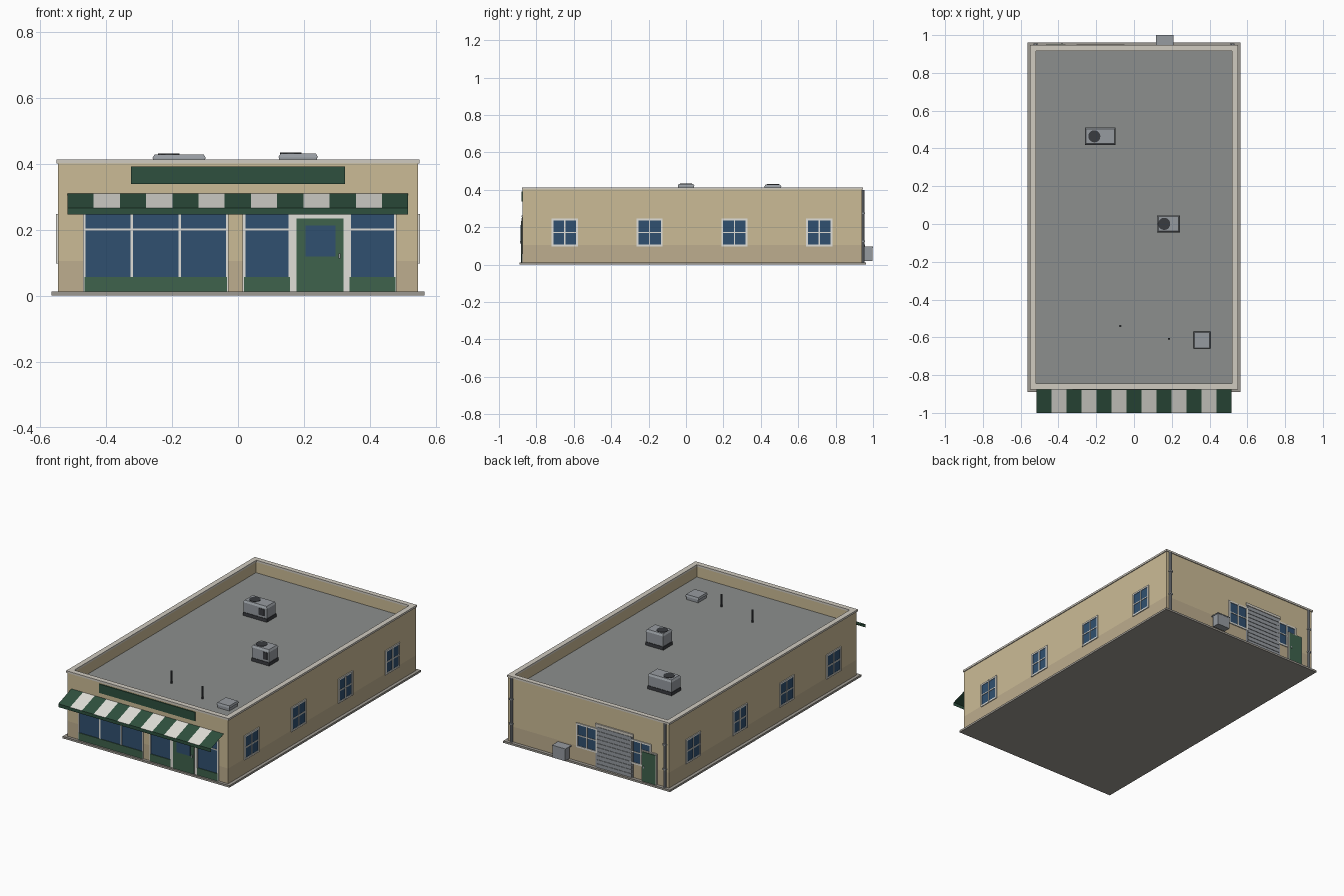
import bpy, bmesh, math

if "Cube" in bpy.data.objects:
    bpy.data.objects.remove(bpy.data.objects["Cube"])


def mat(name, r, g, b):
    m = bpy.data.materials.new(name)
    m.diffuse_color = [((c / 255 + 0.055) / 1.055) ** 2.4 for c in (r, g, b)] + [1]
    m.use_nodes = True
    m.node_tree.nodes["Principled BSDF"].inputs["Base Color"].default_value = m.diffuse_color
    return m


WALL = mat("wall_beige", 203, 187, 150)
BAND = mat("band_beige", 189, 173, 142)
TRIM = mat("coping", 208, 203, 192)
WHITE = mat("white", 224, 223, 216)
GREEN = mat("green", 62, 98, 76)
DARKGREEN = mat("dark_green", 46, 80, 62)
GLASS = mat("glass", 48, 80, 112)
ROOF = mat("roof_grey", 140, 143, 141)
SLAB = mat("slab", 158, 154, 146)
METAL = mat("metal", 150, 155, 160)
DARK = mat("dark", 58, 60, 64)

X, Y0, Y1 = 0.545, -0.873, 0.942      # outer wall planes
ROOFZ = 0.335


def obj(name, verts, faces, mats, idx=None):
    me = bpy.data.meshes.new(name)
    me.from_pydata(verts, [], faces)
    for m in mats:
        me.materials.append(m)
    if idx:
        for p, i in zip(me.polygons, idx):
            p.material_index = i
    o = bpy.data.objects.new(name, me)
    bpy.context.collection.objects.link(o)
    return o


def box(name, x0, x1, y0, y1, z0, z1, m, inset=0.0):
    # box with an optionally narrower top
    i = inset
    v = [(x0, y0, z0), (x1, y0, z0), (x1, y1, z0), (x0, y1, z0),
         (x0 + i, y0 + i, z1), (x1 - i, y0 + i, z1), (x1 - i, y1 - i, z1), (x0 + i, y1 - i, z1)]
    f = [(3, 2, 1, 0), (4, 5, 6, 7)] + [(k, (k + 1) % 4, (k + 1) % 4 + 4, k + 4) for k in range(4)]
    return obj(name, v, f, [m])


def ring(name, out, inn, z0, z1, m):
    # rectangular ring between two (x, y0, y1) rectangles
    loop = lambda r, z: [(-r[0], r[1], z), (r[0], r[1], z), (r[0], r[2], z), (-r[0], r[2], z)]
    v = loop(out, z0) + loop(out, z1) + loop(inn, z1) + loop(inn, z0)
    f = [(4 * a + k, 4 * a + (k + 1) % 4, 4 * ((a + 1) % 4) + (k + 1) % 4, 4 * ((a + 1) % 4) + k)
         for a in range(4) for k in range(4)]
    return obj(name, v, f, [m])


def cyl(name, x, y, z0, z1, r, m, n=16):
    bpy.ops.mesh.primitive_cylinder_add(vertices=n, radius=r, depth=z1 - z0, location=(x, y, (z0 + z1) / 2))
    o = bpy.context.object
    o.name = name
    o.data.materials.append(m)
    bpy.ops.object.shade_smooth_by_angle()
    return o


def on_wall(name, side, u0, u1, z0, z1, d, m):
    # box standing out by d from a wall; u runs along world x or y
    e = 0.004
    if side == "front":
        return box(name, u0, u1, Y0 - d, Y0 + e, z0, z1, m)
    if side == "back":
        return box(name, u0, u1, Y1 - e, Y1 + d, z0, z1, m)
    if side == "right":
        return box(name, X - e, X + d, u0, u1, z0, z1, m)
    return box(name, -X - d, -X + e, u0, u1, z0, z1, m)


def window(side, c, z0=0.098, z1=0.247, w=0.14):
    a, b, t, n = c - w / 2, c + w / 2, 0.01, side + "_window_"
    on_wall(n + "glass", side, a + t / 2, b - t / 2, z0 + t / 2, z1 - t / 2, 0.002, GLASS)
    for s0, s1 in ((a, a + t), (b - t, b), (c - 0.003, c + 0.003)):
        on_wall(n + "upright", side, s0, s1, z0, z1, 0.006, WHITE)
    zm = (z0 + z1) / 2
    for s0, s1 in ((z0, z0 + t), (z1 - t, z1), (zm - 0.003, zm + 0.003)):
        on_wall(n + "rail", side, a, b, s0, s1, 0.0055, WHITE)


# shell, parapet and roof
box("base_slab", -0.565, 0.565, -0.89, 0.962, 0, 0.012, SLAB)
box("lower_wall", -X, X, Y0, Y1, 0.012, 0.105, BAND)
box("upper_wall", -X, X, Y0, Y1, 0.105, ROOFZ - 0.004, WALL)
box("roof_deck", -0.522, 0.522, Y0 + 0.023, Y1 - 0.023, ROOFZ - 0.004, ROOFZ, ROOF)
ring("parapet", (X, Y0, Y1), (0.522, Y0 + 0.023, Y1 - 0.023), ROOFZ - 0.004, 0.401, WALL)
ring("coping", (0.55, Y0 - 0.004, Y1 + 0.005), (0.518, Y0 + 0.028, Y1 - 0.025), 0.401, 0.413, TRIM)

# side and back windows
for side in ("left", "right"):
    for k in range(4):
        window(side, -0.648 + 0.4535 * k)
for c in (0.01, -0.355):
    window("back", c)

# shopfront windows: glass, bulkhead and frames
for u0, u1, bars in ((-0.466, -0.033, (-0.322, -0.177)), (0.018, 0.157, ()), (0.338, 0.477, ())):
    on_wall("shop_glass", "front", u0, u1, 0.05, 0.262, 0.002, GLASS)
    on_wall("shop_bulkhead", "front", u0, u1, 0.012, 0.057, 0.006, GREEN)
    for s in (u0, u1) + bars:
        on_wall("shop_mullion", "front", s - 0.004, s + 0.004, 0.057 if s in bars else 0.012, 0.262, 0.005, WHITE)
    on_wall("shop_transom", "front", u0, u1, 0.197, 0.203, 0.0045, WHITE)
    on_wall("shop_head", "front", u0 - 0.004, u1 + 0.004, 0.254, 0.262, 0.0055, WHITE)

# front door
on_wall("door_frame", "front", 0.157, 0.339, 0.012, 0.25, 0.006, WHITE)
on_wall("front_door", "front", 0.177, 0.32, 0.012, 0.234, 0.009, GREEN)
on_wall("front_door_glass", "front", 0.204, 0.295, 0.118, 0.212, 0.011, GLASS)
on_wall("front_door_handle", "front", 0.304, 0.311, 0.112, 0.127, 0.015, METAL)

# blank sign board
on_wall("sign_board", "front", -0.325, 0.325, 0.338, 0.392, 0.006, DARKGREEN)

# striped awning: sloping sheet plus valance
N, A0, A1 = 13, -0.517, 0.516
av, af, ai = [], [], []
for k in range(N + 1):
    x = A0 + (A1 - A0) * k / N
    av += [(x, Y0 - 0.001, 0.31), (x, -1.0, 0.266), (x, -1.0, 0.246)]
for k in range(N):
    b = 3 * k
    af += [(b, b + 1, b + 4, b + 3), (b + 1, b + 2, b + 5, b + 4)]
    ai += [k % 2, 0]
obj("awning", av, af, [DARKGREEN, WHITE], ai)

# roller shutter with slats
on_wall("shutter_frame", "back", -0.305, -0.05, 0.012, 0.272, 0.004, METAL)
for k in range(10):
    z = 0.012 + k * 0.025
    on_wall("shutter_slat", "back", -0.295, -0.06, z, z + 0.022, 0.007, METAL)
on_wall("shutter_head", "back", -0.305, -0.05, 0.262, 0.278, 0.008, TRIM)

# back door
on_wall("back_door_frame", "back", -0.467, -0.363, 0.012, 0.2, 0.008, TRIM)
on_wall("back_door", "back", -0.46, -0.37, 0.012, 0.193, 0.012, GREEN)
on_wall("back_door_handle", "back", -0.385, -0.378, 0.095, 0.107, 0.016, METAL)

# drainpipes with brackets
for x in (-0.52, 0.52):
    cyl("drainpipe", x, Y1 + 0.005, 0.012, 0.4, 0.008, METAL, 10)
    for z in (0.12, 0.27):
        on_wall("pipe_bracket", "back", x - 0.011, x + 0.011, z, z + 0.008, 0.014, METAL)

# utility box at the back
box("utility_box", 0.12, 0.205, Y1 + 0.012, 0.998, 0.02, 0.09, METAL)
box("utility_box_lid", 0.117, 0.208, Y1, 1.0, 0.09, 0.096, METAL)
box("utility_box_mount", 0.135, 0.19, Y1 - 0.004, Y1 + 0.013, 0.03, 0.085, DARK)


# rooftop air units
def air_unit(x0, x1, y0, y1, top, fx):
    cy = (y0 + y1) / 2
    box("unit_base", x0, x1, y0, y1, ROOFZ, ROOFZ + 0.02, DARK)
    box("unit_body", x0 + 0.003, x1 - 0.003, y0 + 0.003, y1 - 0.003, ROOFZ + 0.02, top - 0.014, METAL)
    box("unit_lid", x0, x1, y0, y1, top - 0.014, top - 0.002, METAL, 0.007)
    cyl("unit_fan", fx, cy, top - 0.006, top, 0.032, DARK, 20)
    w = x1 - x0
    box("unit_grille", x1 - 0.35 * w, x1 - 0.12 * w, y0 + 0.0005, y0 + 0.01, ROOFZ + 0.032, top - 0.022, DARK)


air_unit(-0.26, -0.097, 0.418, 0.51, 0.43, -0.21)
air_unit(0.122, 0.243, -0.045, 0.046, 0.433, 0.16)

# vent pipes and roof hatch
for x, y in ((-0.073, -0.54), (0.185, -0.608)):
    cyl("vent_pipe", x, y, ROOFZ, 0.41, 0.006, DARK, 10)
box("hatch_curb", 0.32, 0.4, -0.655, -0.575, ROOFZ, ROOFZ + 0.02, METAL)
box("hatch_lid", 0.315, 0.405, -0.66, -0.57, ROOFZ + 0.02, ROOFZ + 0.032, METAL, 0.004)
